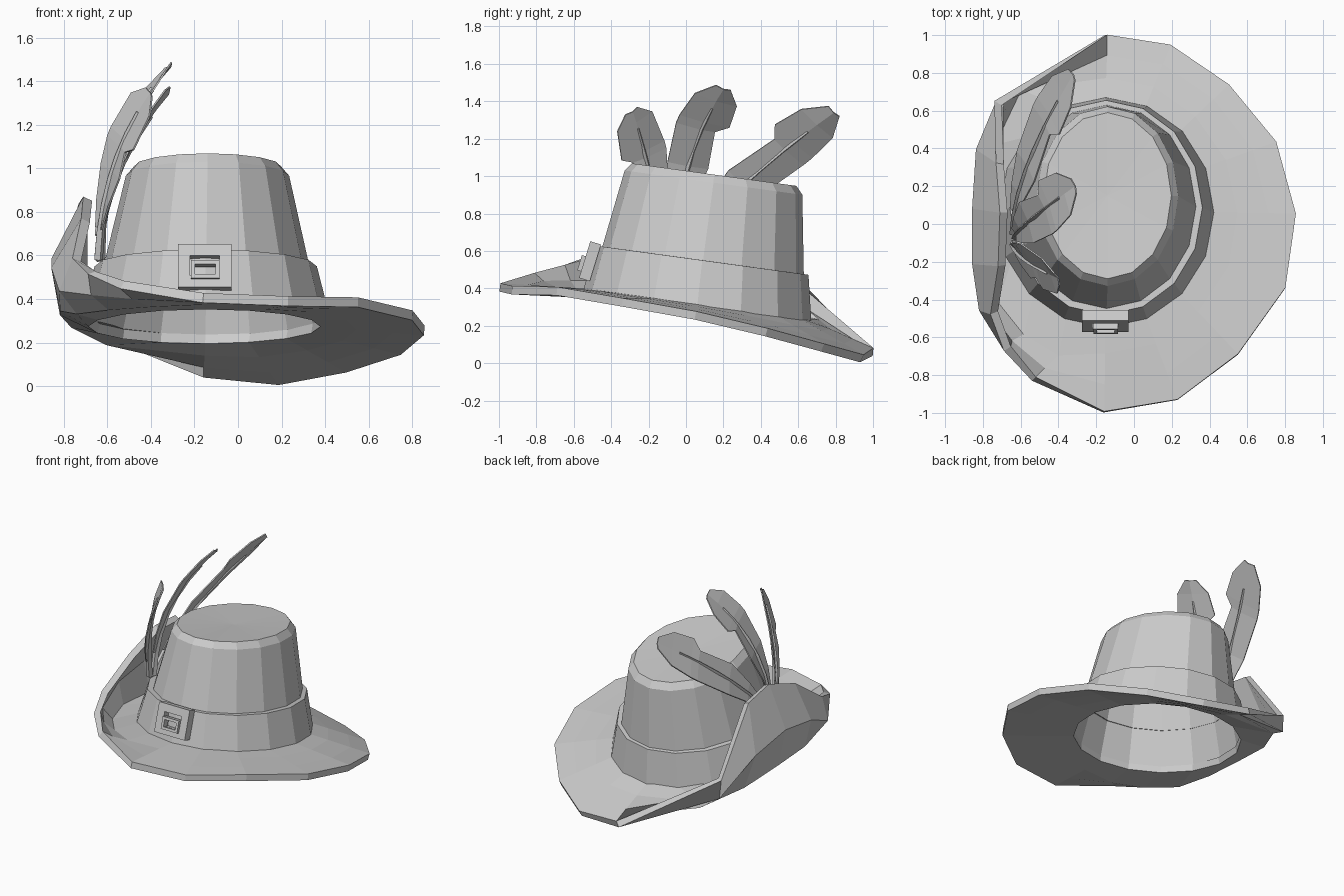
import bpy, bmesh, math
from mathutils import Vector, Matrix

if "Cube" in bpy.data.objects:
    bpy.data.objects.remove(bpy.data.objects["Cube"])

N = 16


def make(name, verts, faces, thick=0.0, offset=0.0):
    me = bpy.data.meshes.new(name)
    me.from_pydata([tuple(v) for v in verts], [], faces)
    bm = bmesh.new()
    bm.from_mesh(me)
    bmesh.ops.recalc_face_normals(bm, faces=bm.faces)
    bm.to_mesh(me)
    bm.free()
    ob = bpy.data.objects.new(name, me)
    bpy.context.collection.objects.link(ob)
    if thick:
        m = ob.modifiers.new("thickness", 'SOLIDIFY')
        m.thickness, m.offset = thick, offset
    return ob


def ring(cx, cy, cz, rx, ry, slope=-0.137):
    """Tilted ellipse, starting at the front and running via +x."""
    pts = []
    for k in range(N):
        a = 2 * math.pi * k / N
        dy = -ry * math.cos(a)
        pts.append(Vector((cx + rx * math.sin(a), cy + dy, cz + slope * dy)))
    return pts


def loft(rings, closed=False):
    verts = [v for r in rings for v in r]
    n, c = len(rings[0]), len(rings)
    faces = []
    for i in range(c if closed else c - 1):
        j = (i + 1) % c
        for k in range(n):
            l = (k + 1) % n
            faces.append((i * n + k, i * n + l, j * n + l, j * n + k))
    return verts, faces


# Brim: right half is a plain sweep, left half is folded up into a flap
rim = [(-.16, -.995, .405), (.23, -.93, .39), (.55, -.69, .385), (.80, -.34, .325),
       (.855, .05, .255), (.75, .43, .165), (.50, .73, .083), (.19, .94, .025),
       (-.15, 1.0, .06),
       (-.72, .64, .40), (-.71, .32, .83), (-.69, .06, .86), (-.70, -.22, .76),
       (-.74, -.47, .58), (-.67, -.66, .52), (-.53, -.82, .465)]
rim = [Vector(p) for p in rim]
base = ring(-.15, .06, .295, .53, .58)
fold_low = [b.lerp(r, .35) for b, r in zip(base, rim)]
fold_high = [b.lerp(r, .7) for b, r in zip(base, rim)]
low = [(-.60, .71, .21), (-.75, .42, .285), (-.80, .10, .34), (-.80, -.20, .36),
       (-.73, -.42, .35), (-.59, -.59, .37), (-.40, -.70, .385)]
high = [(-.71, .65, .28), (-.815, .39, .51), (-.835, .08, .58), (-.835, -.21, .54),
        (-.80, -.45, .44), (-.66, -.63, .43), (-.48, -.77, .42)]
fold_low[9:] = [Vector(p) for p in low]
fold_high[9:] = [Vector(p) for p in high]
make("brim", *loft([base, fold_low, fold_high, rim]), thick=.045)

# Crown: hollow tapered shell with a softened top edge
crown_rings = [ring(-.15, .065, .31, .535, .585),
               ring(-.145, .09, .54, .475, .54),
               ring(-.14, .147, .965, .375, .475),
               ring(-.14, .15, 1.008, .338, .44)]
v, f = loft(crown_rings)
v.append(Vector((-.14, .15, .995)))
f += [(3 * N + k, 3 * N + (k + 1) % N, 4 * N) for k in range(N)]
make("crown", v, f)

# Hat band around the crown
make("hat_band", *loft([ring(-.15, .065, .30, .54, .59),
                        ring(-.15, .06, .305, .575, .61),
                        ring(-.148, .087, .55, .51, .568),
                        ring(-.146, .09, .55, .47, .53)]))


# Buckle: nested rectangular frames leaning with the band
def frame(name, w, h, border, depth, centre, lean):
    rings = []
    for y, s in ((depth / 2, 0), (-depth / 2, 0), (-depth / 2, border), (depth / 2, border)):
        a, b = w / 2 - s, h / 2 - s
        rings.append([Vector((x, y, z)) for x, z in ((-a, -b), (a, -b), (a, b), (-a, b))])
    ob = make(name, *loft(rings, closed=True))
    ob.matrix_world = Matrix.Translation(centre) @ Matrix.Rotation(-lean, 4, 'X')
    return ob


lean = math.radians(17)
frame("buckle_frame", .245, .205, .055, .06, (-.152, -.513, .545), lean)
frame("buckle_loop", .13, .085, .018, .05, (-.15, -.545, .53), lean)


# Feathers: curved blade with a notch on one edge, plus a tapering quill
def feather(name, p0, p1, p2, notch_side, notch_t, width, face):
    p0, p1, p2 = Vector(p0), Vector(p1), Vector(p2)

    def at(t):
        p = p0 * (1 - t) ** 2 + p1 * 2 * t * (1 - t) + p2 * t * t
        d = ((p1 - p0) * (1 - t) + (p2 - p1) * t).normalized()
        side = d.cross(Vector(face)).normalized()
        return p, side, side.cross(d).normalized()

    rows = [(.16, .25), (.30, .5), (.48, .8), (notch_t - .03, 1),
            (notch_t + .02, 1), (.91, .85), (1.0, .3)]
    verts, faces = [], []
    for i, (t, w) in enumerate(rows):
        p, s, n = at(t)
        for sign in (-1, 0, 1):
            k = w * width
            # the edge steps inwards just below the notch
            if sign == notch_side and i == 3:
                k *= .55
            verts.append(p + s * sign * k - n * abs(sign) * .012)
    for i in range(len(rows) - 1):
        for c in (0, 1):
            a = i * 3 + c
            faces.append((a, a + 1, a + 4, a + 3))
    make(name + "_blade", verts, faces, thick=.008)

    quill = []
    for i in range(7):
        t = .86 * i / 6
        p, s, n = at(t)
        r = .018 - .008 * i / 6
        quill.append([p + s * r, p + n * r * 1.2, p - s * r, p - n * r * 1.2])
    v, f = loft(quill)
    f += [(0, 1, 2, 3), (24, 25, 26, 27)]
    make(name + "_quill", v, f)


feather("front_feather", (-.64, -.10, .58), (-.62, -.19, 1.04), (-.40, -.285, 1.345), -1, .66, .135, (1, .45, 0))
feather("middle_feather", (-.63, -.07, .58), (-.63, -.03, 1.12), (-.31, .20, 1.465), 1, .74, .145, (1, .35, 0))
feather("rear_feather", (-.64, -.05, .58), (-.63, .28, .98), (-.32, .79, 1.34), -1, .76, .145, (1, .35, -.25))
